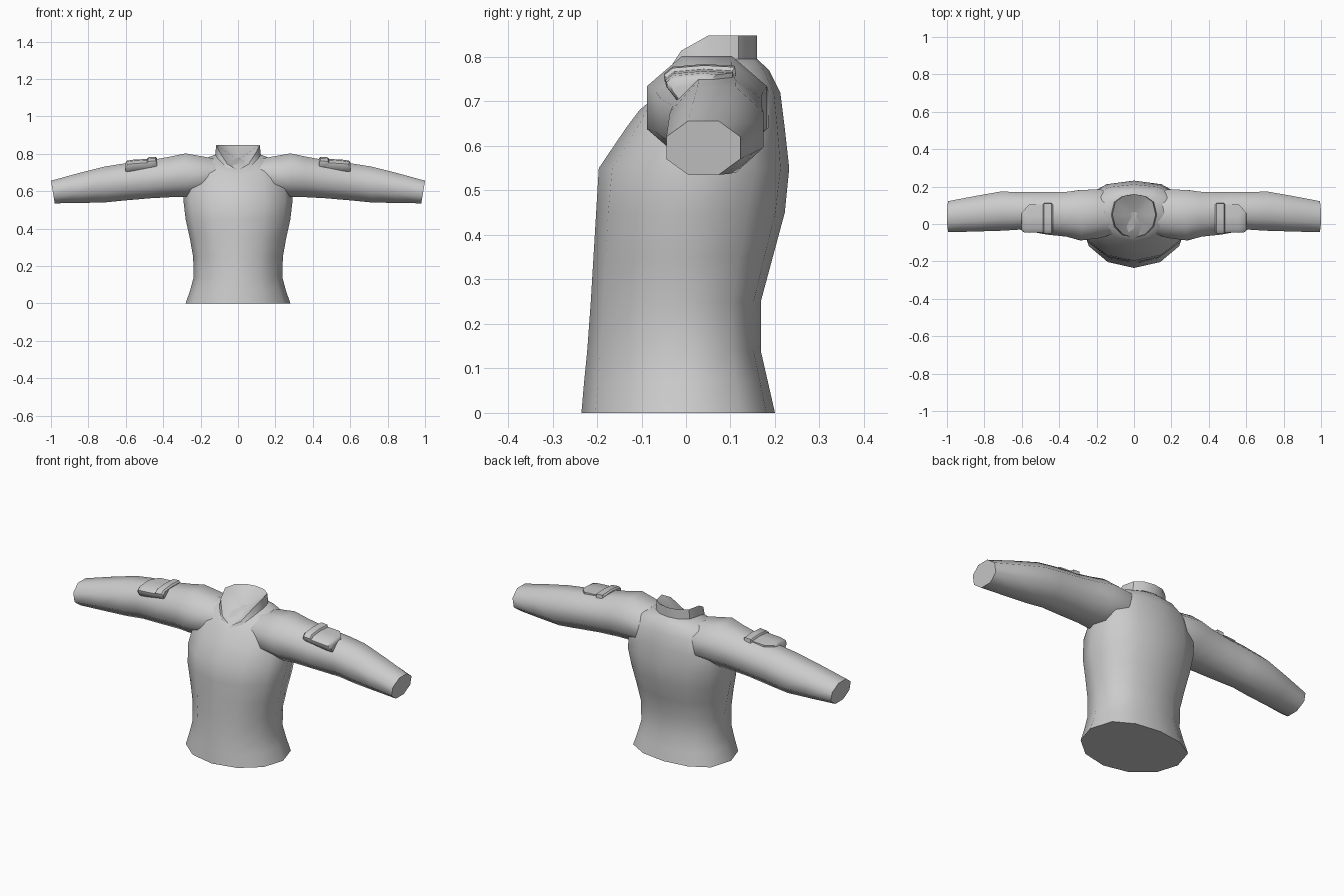
import bpy, bmesh, math
from mathutils import Vector

if "Cube" in bpy.data.objects:
    bpy.data.objects.remove(bpy.data.objects["Cube"], do_unlink=True)

fabric = bpy.data.materials.new("grey_fabric")
fabric.use_nodes = True
GREY = (0.6, 0.6, 0.6, 1)
fabric.diffuse_color = GREY
fabric.node_tree.nodes["Principled BSDF"].inputs["Base Color"].default_value = GREY


def loft(name, rings, angle, end_centre=None):
    """Skin a list of closed rings, cap both ends and shade smooth."""
    bm = bmesh.new()
    loops = [[bm.verts.new(p) for p in ring] for ring in rings]
    n = len(loops[0])
    for a, b in zip(loops, loops[1:]):
        for i in range(n):
            j = (i + 1) % n
            bm.faces.new((a[i], a[j], b[j], b[i]))
    bm.faces.new(loops[0])
    if end_centre:
        c = bm.verts.new(end_centre)
        for i in range(n):
            bm.faces.new((loops[-1][i], loops[-1][(i + 1) % n], c))
    else:
        bm.faces.new(loops[-1])
    bmesh.ops.recalc_face_normals(bm, faces=bm.faces)
    mesh = bpy.data.meshes.new(name)
    bm.to_mesh(mesh)
    bm.free()
    mesh.materials.append(fabric)
    obj = bpy.data.objects.new(name, mesh)
    bpy.context.collection.objects.link(obj)
    bpy.ops.object.select_all(action="DESELECT")
    obj.select_set(True)
    bpy.context.view_layer.objects.active = obj
    bpy.ops.object.shade_smooth_by_angle(angle=math.radians(angle))
    return obj


def body_ring(z, half, front, back, mid=0.0, drop=0.0, n=12):
    """Horizontal ring, flatter at the back, dipping by drop at the front."""
    pts = []
    for i in range(n):
        a = 2 * math.pi * i / n
        c = math.cos(a)
        if c > 0:
            y = mid - (mid - front) * c
        else:
            y = mid + (back - mid) * abs(c) ** 0.7
        pts.append(Vector((half * math.sin(a), y, z - drop * max(0, c) ** 2)))
    return pts


# Torso: hem, waist, chest and shoulders
torso = [
    body_ring(0.00, 0.280, -0.235, 0.200),
    body_ring(0.07, 0.256, -0.229, 0.184),
    body_ring(0.14, 0.237, -0.222, 0.168),
    body_ring(0.25, 0.240, -0.214, 0.168),
    body_ring(0.35, 0.258, -0.208, 0.195),
    body_ring(0.45, 0.280, -0.202, 0.222),
    body_ring(0.55, 0.292, -0.196, 0.232, 0.03),
    body_ring(0.64, 0.285, -0.135, 0.222, 0.05),
    body_ring(0.72, 0.255, -0.105, 0.212, 0.06, 0.04),
    body_ring(0.77, 0.190, -0.090, 0.187, 0.06, 0.08),
    body_ring(0.795, 0.122, -0.080, 0.160, 0.05, 0.092),
]
loft("torso", torso, 50)

# Collar: standing band with a V-shaped front and a recessed neck opening
rim = body_ring(0.848, 0.116, -0.072, 0.160, 0.05, 0.137)
loft("collar", [torso[-1], rim], 40, (0, 0.045, 0.765))

# Sleeves: (x at top, x at bottom, y min, y max, z bottom, z top)
SLEEVE = [
    (0.10, 0.10, -0.050, 0.165, 0.600, 0.770),
    (0.18, 0.18, -0.075, 0.185, 0.580, 0.784),
    (0.28, 0.29, -0.088, 0.182, 0.570, 0.802),
    (0.36, 0.36, -0.068, 0.172, 0.568, 0.785),
    (0.47, 0.47, -0.056, 0.170, 0.562, 0.765),
    (0.61, 0.61, -0.030, 0.170, 0.550, 0.748),
    (0.71, 0.71, -0.036, 0.174, 0.540, 0.732),
    (0.85, 0.84, -0.040, 0.150, 0.537, 0.697),
    (1.00, 0.98, -0.044, 0.122, 0.535, 0.656),
]


def sleeve_ring(side, xt, xb, y0, y1, z0, z1, n=8):
    pts = []
    for i in range(n):
        a = 2 * math.pi * (i + 0.5) / n
        c, s = math.cos(a) / math.cos(math.pi / n), math.sin(a) / math.cos(math.pi / n)
        t = (s + 1) / 2
        # flat top and bottom facets
        pts.append((side * (xb + (xt - xb) * t),
                    (y0 + y1) / 2 + c * (y1 - y0) / 2,
                    z0 + (z1 - z0) * t))
    return pts


# Arm pouch profile in (y, z), wrapped over the top and front of the sleeve
POUCH = [(-0.020, 0.712), (-0.048, 0.748), (-0.050, 0.762), (-0.030, 0.778),
         (0.040, 0.784), (0.110, 0.780), (0.114, 0.745), (0.030, 0.700)]


def pouch_ring(side, x, dz, scale, back=0.114):
    return [(side * x, min(0.03 + (y - 0.03) * scale, back), 0.74 + (z - 0.74) * scale + dz)
            for y, z in POUCH]


for side, label in ((1, "left"), (-1, "right")):
    loft(label + "_sleeve", [sleeve_ring(side, *r) for r in SLEEVE], 55)
    loft(label + "_pouch_flap", [pouch_ring(side, 0.434, -0.004, 0.92),
                                 pouch_ring(side, 0.442, 0.000, 1.0),
                                 pouch_ring(side, 0.480, -0.003, 1.0),
                                 pouch_ring(side, 0.487, -0.008, 0.92)], 40)
    loft(label + "_pouch", [pouch_ring(side, 0.470, -0.008, 0.94),
                            pouch_ring(side, 0.560, -0.014, 0.96, 0.105),
                            pouch_ring(side, 0.592, -0.017, 0.92, 0.070),
                            pouch_ring(side, 0.602, -0.022, 0.78, 0.055)], 40)
